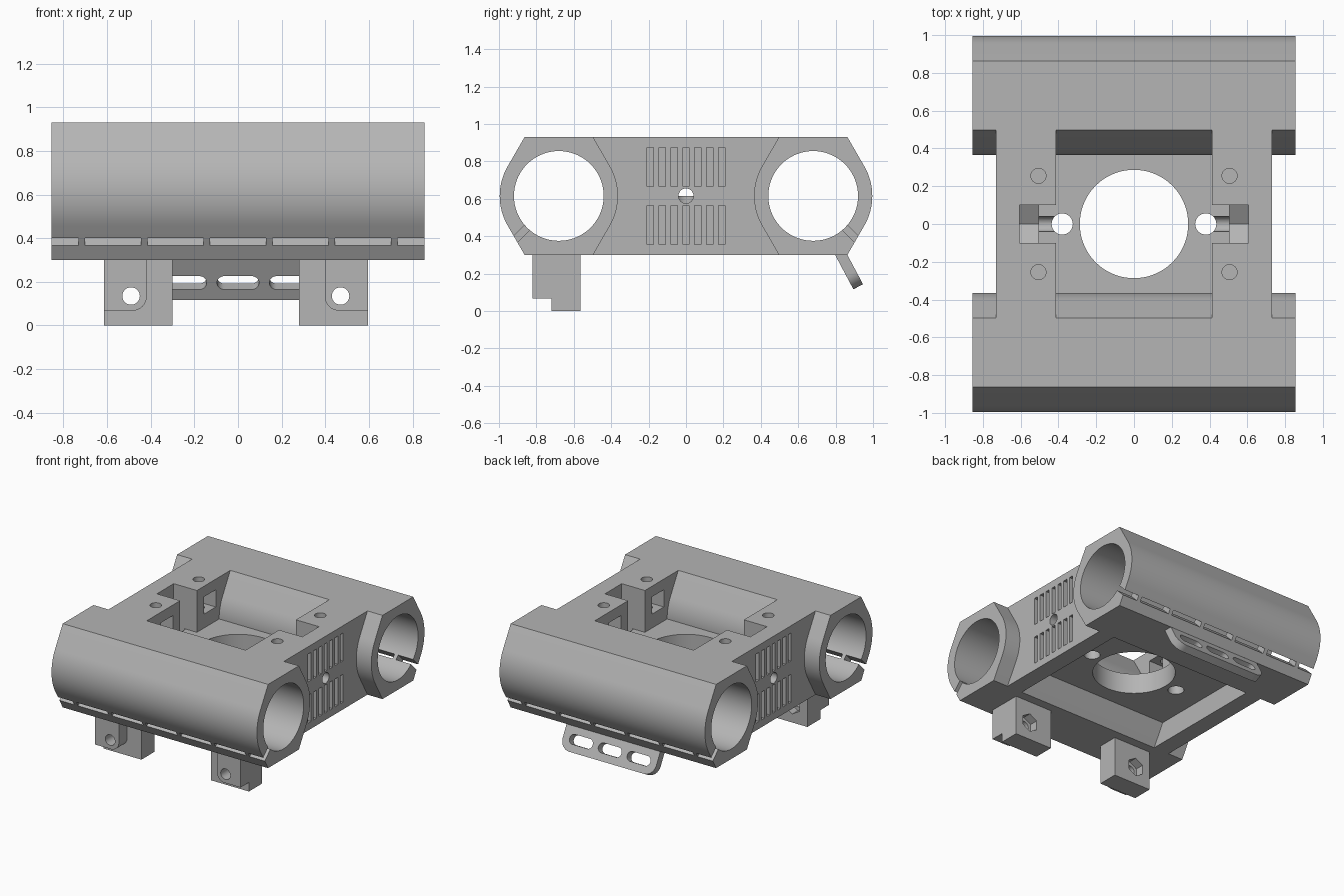
import bpy, bmesh, math
from mathutils import Matrix

if "Cube" in bpy.data.objects:
    bpy.data.objects.remove(bpy.data.objects["Cube"], do_unlink=True)

grey = bpy.data.materials.new("mid_grey")
grey.use_nodes = True
grey.diffuse_color = (0.46, 0.46, 0.46, 1)
grey.node_tree.nodes["Principled BSDF"].inputs["Base Color"].default_value = grey.diffuse_color

TOP, BOTTOM, MID = 0.93, 0.30, 0.615
TUBE_Y, OUTER, BORE = 0.68, 0.316, 0.24
HALF, WALL = 0.855, 0.73
AXES = {"x": lambda u, v, d: (d, u, v),
        "y": lambda u, v, d: (u, d, v),
        "z": lambda u, v, d: (u, v, d)}


def prism(name, pts, axis, a, b):
    """Extrude a 2D outline along an axis from a to b."""
    bm = bmesh.new()
    place = AXES[axis]
    face = bm.faces.new([bm.verts.new(place(u, v, a)) for u, v in pts])
    new = bmesh.ops.extrude_face_region(bm, geom=[face])["geom"]
    verts = [g for g in new if isinstance(g, bmesh.types.BMVert)]
    bmesh.ops.translate(bm, verts=verts, vec=place(0, 0, b - a))
    bmesh.ops.recalc_face_normals(bm, faces=bm.faces)
    mesh = bpy.data.meshes.new(name)
    bm.to_mesh(mesh)
    bm.free()
    mesh.materials.append(grey)
    obj = bpy.data.objects.new(name, mesh)
    bpy.context.collection.objects.link(obj)
    return obj


def arc(u, v, r, start, end, n=16):
    angles = [math.radians(start + (end - start) * i / n) for i in range(n + 1)]
    return [(u + r * math.cos(t), v + r * math.sin(t)) for t in angles]


def circle(u, v, r, n=48, turn=0):
    return arc(u, v, r, turn, turn + 360, n)[:-1]


def rect(u0, u1, v0, v1, radii=(0, 0, 0, 0)):
    """Rectangle with a radius per corner, from lower left, anticlockwise."""
    corners = [(u0, v0, 1, 1), (u1, v0, -1, 1), (u1, v1, -1, -1), (u0, v1, 1, -1)]
    pts = []
    for i, ((u, v, su, sv), r) in enumerate(zip(corners, radii)):
        start = 180 + 90 * i
        pts += arc(u + su * r, v + sv * r, r, start, start + 90, 8) if r else [(u, v)]
    return pts


def activate(obj):
    bpy.ops.object.select_all(action="DESELECT")
    obj.select_set(True)
    bpy.context.view_layer.objects.active = obj


def cut(obj, cutters):
    """Subtract each cutter, then remove it."""
    activate(obj)
    for c in cutters:
        mod = obj.modifiers.new("cut", "BOOLEAN")
        mod.operation, mod.solver, mod.object = "DIFFERENCE", "EXACT", c
        bpy.ops.object.modifier_apply(modifier=mod.name)
        bpy.data.objects.remove(c, do_unlink=True)


def smooth(obj):
    activate(obj)
    bpy.ops.object.shade_smooth_by_angle(angle=math.radians(30))


# Clamp tubes: round sides running tangent into flat top and bottom
flat = OUTER * math.cos(math.pi / 6) - (TOP - MID - OUTER / 2) / math.tan(math.pi / 3)
for side, label in ((-1, "front"), (1, "back")):
    cy = side * TUBE_Y
    outline = (arc(cy, MID, OUTER, -30, 30) + [(cy + flat, TOP), (cy - flat, TOP)]
               + arc(cy, MID, OUTER, 150, 210) + [(cy - flat, BOTTOM), (cy + flat, BOTTOM)])
    tube = prism(label + "_tube", outline, "x", -HALF, HALF)
    cutters = [prism("bore", circle(cy, MID, BORE, 72), "x", -1, 1)]
    # Split line along the lower outside, held by small bridges
    c, w = math.sqrt(0.5), 0.018
    slit = [(cy + side * c * (r - t), MID - c * (r + t))
            for r, t in ((0.2, -w), (0.45, -w), (0.45, w), (0.2, w))]
    bridges = [0.286 * (i - 2.5) for i in range(6)]
    starts = [-1] + [b + 0.015 for b in bridges]
    ends = [b - 0.015 for b in bridges] + [1]
    cutters += [prism("slit", slit, "x", a, b) for a, b in zip(starts, ends)]
    cut(tube, cutters)
    smooth(tube)

# Middle block, fitted between the tubes
inner = TUBE_Y - flat
middle = prism("middle_block",
               [(inner, TOP)] + arc(TUBE_Y, MID, OUTER, 150, 210) + [(inner, BOTTOM), (-inner, BOTTOM)]
               + arc(-TUBE_Y, MID, OUTER, -30, 30) + [(-inner, TOP)], "x", -WALL, WALL)
cutters = [
    prism("window", rect(-0.412, 0.412, -0.6, 0.6), "z", MID, 1.1),
    prism("under_pocket", rect(-0.6, 0.6, -0.6, 0.6), "z", 0.1, 0.46),
    prism("centre_hole", circle(0, 0, 0.287, 72), "z", 0.2, 1.0),
]
for s in (-1, 1):
    def span(a, b):
        return sorted((s * a, s * b))
    cutters += [
        prism("notch", rect(*span(0.38, 0.605), -0.1, 0.1), "z", MID, 1.1),
        prism("nut_trap", circle(0, MID, 0.115, 6, 30), "x", *span(0.505, 0.605)),
        prism("cross_hole", circle(0, MID, 0.04, 32), "x", *span(0.38, 0.9)),
        prism("small_hole", circle(s * 0.38, 0, 0.056, 32), "z", 0.2, 1.0),
    ]
    for t in (-1, 1):
        y = t * 0.255
        cutters.append(prism("screw_hole", circle(s * 0.506, y, 0.04, 32), "z", 0.65, 1.1))
        cutters.append(prism("nut_slot", rect(y - 0.07, y + 0.07, 0.72, 0.85), "x", *span(0.35, 0.575)))
    # Vent grooves on the outer wall
    for i in range(7):
        y = 0.0635 * (i - 3)
        for z in (0.46, 0.77):
            cutters.append(prism("vent", rect(y - 0.017, y + 0.017, z - 0.105, z + 0.105),
                                 "x", *span(0.675, 0.8)))
cut(middle, cutters)
smooth(middle)

# Front mounting legs, each with a raised pad, bolt hole and nut recess
for s, label in ((-1, "right"), (1, "left")):
    def across(a, b):
        return sorted((s * a - 0.01, s * b - 0.01))
    hole_x = s * 0.48 - 0.01
    leg = prism(label + "_leg", rect(*across(0.29, 0.605), 0, 0.305), "y", -0.72, -0.565)
    radii = (0.065, 0, 0, 0) if s > 0 else (0, 0.065, 0, 0)
    pad = prism(label + "_leg_pad", rect(*across(0.408, 0.605), 0.068, 0.305, radii), "y", -0.82, -0.72)
    cut(leg, [prism("bolt", circle(hole_x, 0.135, 0.04, 32), "y", -0.9, -0.5),
              prism("nut", circle(hole_x, 0.135, 0.07, 6, 30), "y", -0.63, -0.5)])
    cut(pad, [prism("bolt", circle(hole_x, 0.135, 0.04, 32), "y", -0.9, -0.5)])
    smooth(leg)
    smooth(pad)

# Slanted rear tab with three cable slots
tab = prism("rear_tab", rect(-0.39, 0.39, -0.21, 0.01, (0.08, 0.08, 0, 0)), "y", -0.029, 0.029)
cut(tab, [prism("slot", rect(x - 0.096, x + 0.096, -0.155, -0.085, (0.034,) * 4), "y", -0.2, 0.2)
          for x in (-0.24, 0, 0.24)])
tab.data.transform(Matrix.Translation((0, 0.822, 0.315)) @ Matrix.Rotation(math.radians(28), 4, "X"))
smooth(tab)
